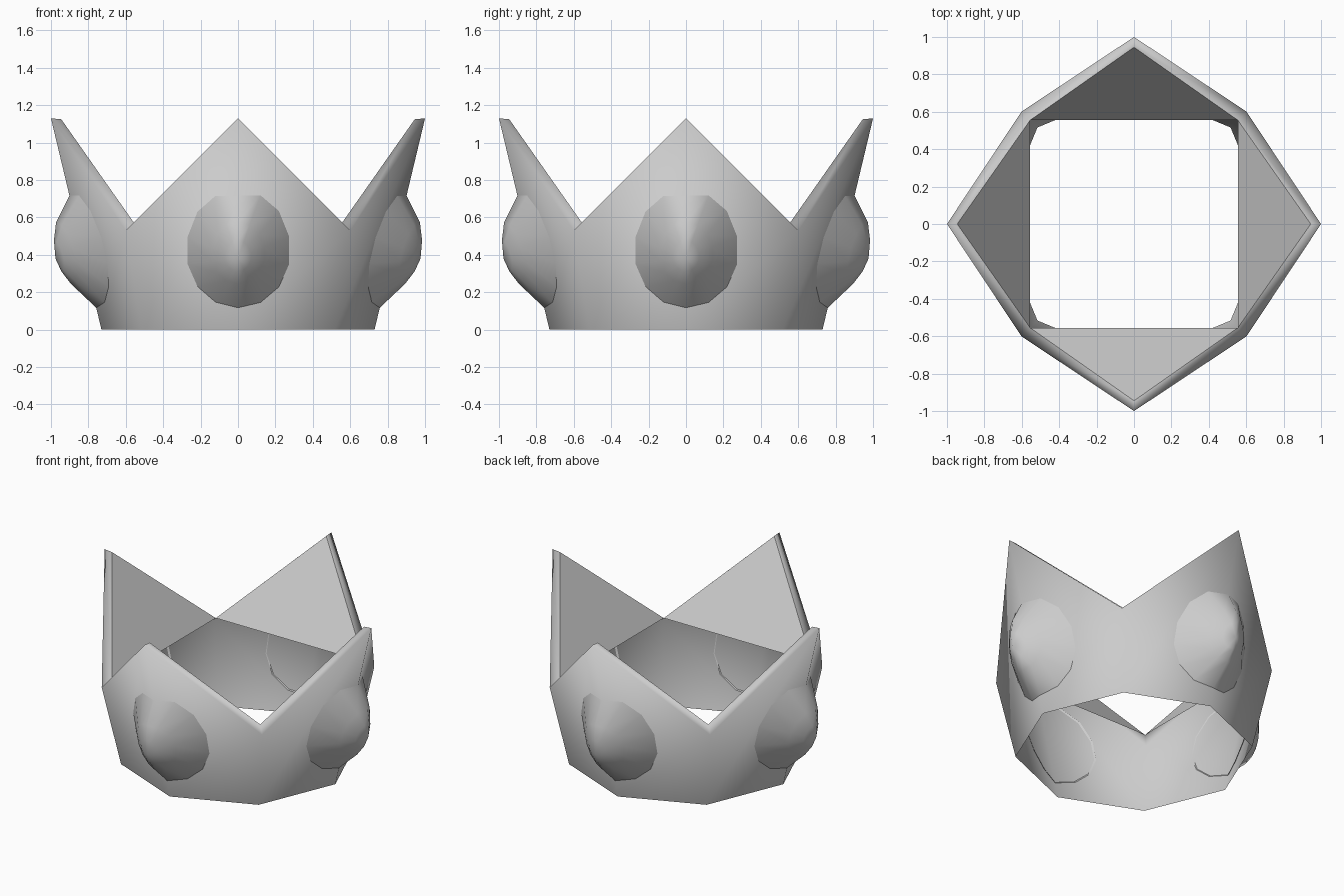
import bpy
from math import sin, cos, pi, radians

cube = bpy.data.objects.get("Cube")
if cube:
    bpy.data.objects.remove(cube, do_unlink=True)

GREY = (0.6, 0.6, 0.6, 1)
metal = bpy.data.materials.new("plain_grey")
metal.diffuse_color = GREY
metal.use_nodes = True
metal.node_tree.nodes["Principled BSDF"].inputs["Base Color"].default_value = GREY


def make(name, verts, faces, smooth):
    mesh = bpy.data.meshes.new(name)
    mesh.from_pydata(verts, [], faces)
    mesh.materials.append(metal)
    mesh.polygons.foreach_set("use_smooth", [smooth] * len(faces))
    mesh.update()
    obj = bpy.data.objects.new(name, mesh)
    bpy.context.collection.objects.link(obj)
    return obj


# Rows of the band as (radius, height) for a peak column and a valley column
rows = [((0.73, 0.0), (0.73, 0.0)),
        ((1.0, 1.13), (0.85, 0.53)),
        ((0.945, 1.125), (0.785, 0.57))]


def ring_point(row, k):
    radius, z = rows[row][k % 2]
    a = -pi / 2 + k * pi / 4
    return (radius * cos(a), radius * sin(a), z)


# Thin eight-sided outer wall with its rim turned inward
verts = [ring_point(r, k) for r in range(3) for k in range(8)]
faces = []
for r in range(2):
    for k in range(8):
        n = (k + 1) % 8
        faces.append((r * 8 + k, r * 8 + n, r * 8 + 8 + n, r * 8 + 8 + k))
make("crown_wall", verts, faces, True)

# Flat inner plates behind the four peaks, open underneath
verts, faces = [], []
for k in range(0, 8, 2):
    base = len(verts)
    verts += [ring_point(2, k + 1), ring_point(2, k - 1), ring_point(2, k)]
    faces.append((base, base + 1, base + 2))
make("inner_peak_plates", verts, faces, False)

# Rounded boss that follows the wall: rings of (scale, height above wall)
SIDES = 14
boss_rings = [(1.0, -0.006), (0.5, 0.105), (0.25, 0.14)]


def boss_point(s, rise, a):
    x = 0.285 * s * cos(a)
    tall = 0.35 if sin(a) > 0 else 0.31
    z = min(0.42 - 0.04 * (1 - s) + tall * s * sin(a), 0.725)
    wall = 0.73 + 0.239 * z - 0.415 * abs(x)
    return (x, -(wall + rise), z)


verts, faces = [], []
for s, rise in boss_rings:
    verts += [boss_point(s, rise, -pi / 2 + i * 2 * pi / SIDES) for i in range(SIDES)]
verts.append(boss_point(0, 0.155, 0))
for i in range(SIDES):
    n = (i + 1) % SIDES
    for r in range(len(boss_rings) - 1):
        o = r * SIDES
        faces.append((o + i, o + n, o + SIDES + n, o + SIDES + i))
    o = (len(boss_rings) - 1) * SIDES
    faces.append((o + i, o + n, len(verts) - 1))

for side, turn in (("front", 0), ("left", 90), ("back", 180), ("right", 270)):
    boss = make(side + "_boss", verts, faces, True)
    boss.rotation_euler.z = radians(turn)
